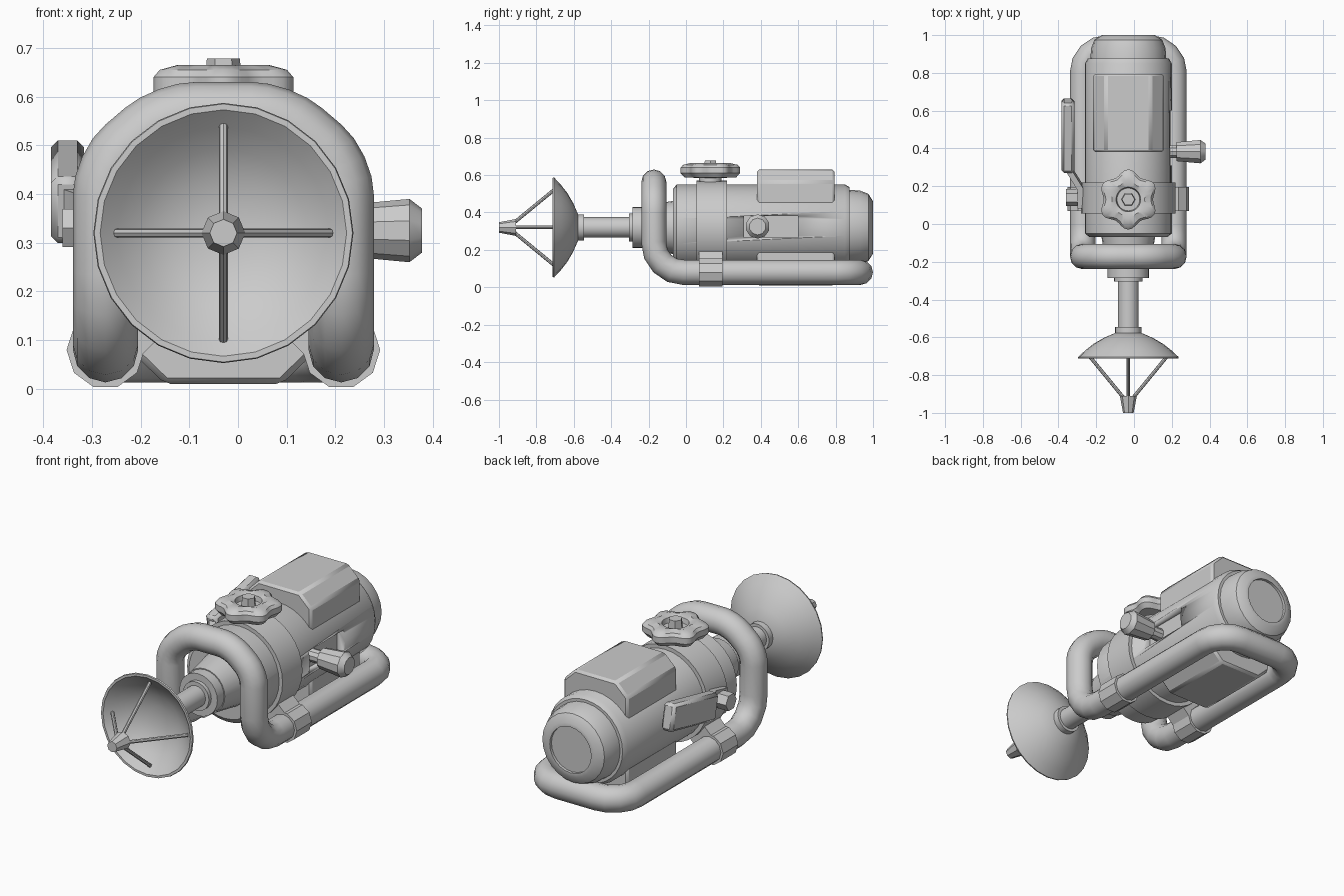
import bpy, bmesh, math
from mathutils import Vector, Matrix

if "Cube" in bpy.data.objects:
    bpy.data.objects.remove(bpy.data.objects["Cube"])

CX, CZ = -0.03, 0.32                       # main axis runs along y
AXIS = Matrix.Translation((CX, 0, CZ)) @ Matrix.Rotation(-math.pi / 2, 4, 'X')


def finish(name, bm, matrix, bevel=0, angle=35):
    bmesh.ops.remove_doubles(bm, verts=bm.verts, dist=1e-5)
    bmesh.ops.recalc_face_normals(bm, faces=bm.faces)
    bm.transform(matrix)
    me = bpy.data.meshes.new(name)
    bm.to_mesh(me)
    bm.free()
    ob = bpy.data.objects.new(name, me)
    bpy.context.collection.objects.link(ob)
    if bevel:
        mod = ob.modifiers.new("edge", 'BEVEL')
        mod.width, mod.segments = bevel, 1
    smooth(ob, angle)
    return ob


def smooth(ob, angle=35):
    bpy.ops.object.select_all(action='DESELECT')
    ob.select_set(True)
    bpy.context.view_layer.objects.active = ob
    bpy.ops.object.shade_smooth_by_angle(angle=math.radians(angle))


def lathe(name, profile, matrix=AXIS, sides=24, shape=None, angle=35):
    """Revolve (height, radius) points about the local z axis."""
    bm = bmesh.new()
    vs = [bm.verts.new((r, 0, h)) for h, r in profile]
    edges = [bm.edges.new(p) for p in zip(vs, vs[1:])]
    bmesh.ops.spin(bm, geom=vs + edges, cent=(0, 0, 0), axis=(0, 0, 1),
                   angle=2 * math.pi, steps=sides)
    if shape:
        for v in bm.verts:
            shape(v)
    return finish(name, bm, matrix, angle=angle)


def prism(name, pts, h0, h1, matrix=Matrix(), bevel=0):
    """Extrude a polygon along the local z axis."""
    bm = bmesh.new()
    f = bm.faces.new([bm.verts.new((x, y, h0)) for x, y in pts])
    ext = bmesh.ops.extrude_face_region(bm, geom=[f])['geom']
    bmesh.ops.translate(bm, vec=(0, 0, h1 - h0),
                        verts=[v for v in ext if isinstance(v, bmesh.types.BMVert)])
    return finish(name, bm, matrix, bevel)


def rod(name, a, b, r, sides=8):
    d = Vector(b) - Vector(a)
    m = Matrix.Translation(a) @ d.to_track_quat('Z', 'Y').to_matrix().to_4x4()
    return lathe(name, [(0, 0), (0, r), (d.length, r), (d.length, 0)], m, sides)


def rect(x0, x1, y0, y1):
    return [(x0, y0), (x1, y0), (x1, y1), (x0, y1)]


def fillet(pts, n=4):
    """Round the corners of a closed path; each item is (point, cut length)."""
    out = []
    for i, (p, d) in enumerate(pts):
        p = Vector(p)
        a = p + (Vector(pts[i - 1][0]) - p).normalized() * d
        b = p + (Vector(pts[(i + 1) % len(pts)][0]) - p).normalized() * d
        for k in range(n + 1):
            t = k / n
            w = 2 * t * (1 - t) * 0.85
            s = 1 - w
            q = (a * (1 - t) ** 2 + b * t ** 2) / ((1 - t) ** 2 + t ** 2)
            out.append(q * s + p * w)
    return out


# Main housing with side slot
body = lathe("housing", [(-0.07, 0), (-0.07, 0.205), (-0.05, 0.23), (0.85, 0.23),
                         (0.875, 0.215), (0.875, 0)], sides=32)
cutter = prism("slot_cutter", rect(0.155, 0.3, 0.31, 0.6), 0.265, 0.38)
cutter.hide_render = True
cutter.hide_set(True)
mod = body.modifiers.new("slot", 'BOOLEAN')
mod.object, mod.operation, mod.solver = cutter, 'DIFFERENCE', 'EXACT'

lathe("clamp_band", [(0.055, 0.2), (0.055, 0.25), (0.22, 0.25), (0.22, 0.2)], sides=32)

# Rear cap with recessed disc
lathe("rear_cap", [(0.86, 0), (0.86, 0.202), (0.93, 0.197), (0.975, 0.18), (1.0, 0.14),
                   (1.0, 0.12), (0.985, 0.12), (0.985, 0)])

# Nose cone, collars and neck
lathe("nose", [(-0.05, 0), (-0.05, 0.145), (-0.23, 0.115), (-0.23, 0.11), (-0.285, 0.11),
               (-0.285, 0.075), (-0.305, 0.075), (-0.305, 0.055), (-0.545, 0.055),
               (-0.545, 0.07), (-0.59, 0.07), (-0.59, 0)])

# Dish shell
lathe("dish", [(-0.575, 0), (-0.577, 0.07), (-0.603, 0.13), (-0.635, 0.185), (-0.668, 0.227),
               (-0.705, 0.267), (-0.713, 0.265), (-0.713, 0.253), (-0.68, 0.217),
               (-0.645, 0.172), (-0.617, 0.12), (-0.602, 0.06), (-0.598, 0)])

# Feed horn and struts
lathe("feed_horn", [(-0.91, 0), (-0.91, 0.045), (-1.0, 0.028), (-1.0, 0)], sides=8)
for i in range(4):
    c, s = math.cos(i * math.pi / 2), math.sin(i * math.pi / 2)
    rod("strut", (CX + 0.025 * c, -0.92, CZ + 0.025 * s),
        (CX + 0.218 * c, -0.685, CZ + 0.218 * s), 0.0095)

# Tubular frame: one closed loop
HW = 0.242
half = [((HW, 0.933, 0.08), 0.13), ((HW, -0.172, 0.08), 0.16),
        ((HW, -0.172, 0.455), 0.06), ((0.115, -0.172, 0.563), 0.06)]
loop = [((CX + p[0], p[1], p[2]), d) for p, d in half]
loop += [((CX - p[0], p[1], p[2]), d) for p, d in reversed(half)]
path = fillet(loop)
cu = bpy.data.curves.new("frame_tube", 'CURVE')
cu.dimensions = '3D'
cu.bevel_depth, cu.bevel_resolution = 0.067, 4
sp = cu.splines.new('POLY')
sp.points.add(len(path) - 1)
for p, q in zip(sp.points, path):
    p.co = (*q, 1)
sp.use_cyclic_u = True
tube = bpy.data.objects.new("frame_tube", cu)
bpy.context.collection.objects.link(tube)
bpy.ops.object.select_all(action='DESELECT')
tube.select_set(True)
bpy.context.view_layer.objects.active = tube
bpy.ops.object.convert(target='MESH')
smooth(tube, 45)

# Frame clamps joined to the band
for s in (-1, 1):
    x = CX + s * HW
    rod("frame_clamp", (x, 0.07, 0.08), (x, 0.195, 0.08), 0.08, 10)
    ang = math.atan2(CZ - 0.08, -s * HW)
    m = (Matrix.Translation((x, 0, 0.08)) @ Matrix.Rotation(-ang, 4, 'Y'))
    prism("clamp_bridge", rect(0, 0.15, 0.07, 0.195), -0.06, 0.06, m)

# Matching boxes on top and underneath
box = [(-0.187, 0.05), (0.187, 0.05), (0.187, 0.245), (0.12, 0.31), (-0.12, 0.31), (-0.187, 0.245)]
for name, s in (("top_box", 1), ("bottom_box", -1)):
    m = Matrix.Translation((CX, 0, CZ)) @ Matrix.Rotation(math.pi / 2, 4, 'X')
    prism(name, [(x, y * s) for x, y in box], -0.795, -0.38, m, 0.012)


# Lobed handwheel on top
def lobes(v):
    r, a = v.co.xy.length, math.atan2(v.co.y, v.co.x)
    if r > 0.09:
        k = 1 + 0.1 * math.cos(6 * (a - math.pi / 2))
        v.co.x *= k
        v.co.y *= k


WHEEL = Matrix.Translation((CX, 0.13, 0))
lathe("handwheel", [(0.63, 0), (0.63, 0.06), (0.655, 0.065), (0.665, 0.095), (0.655, 0.132),
                    (0.64, 0.145), (0.61, 0.145), (0.587, 0.125), (0.585, 0.06),
                    (0.54, 0.06), (0.54, 0)], WHEEL, 48, lobes)
lathe("wheel_nut", [(0.62, 0), (0.62, 0.038), (0.678, 0.034), (0.678, 0)], WHEEL, 6)

# Side knob in the slot
KNOB = Matrix.Translation((0, 0.383, 0.325)) @ Matrix.Rotation(math.pi / 2, 4, 'Y')
lathe("side_knob", [(0.12, 0), (0.12, 0.034), (0.225, 0.034), (0.225, 0.053), (0.352, 0.065),
                    (0.378, 0.045), (0.378, 0)], KNOB, 10)

# Lever on the left with pivot bolt
PIVOT = Matrix.Translation((0, 0.14, 0.335)) @ Matrix.Rotation(math.radians(12), 4, 'X')
prism("lever_handle", rect(-0.384, -0.316, 0.145, 0.525), -0.07, 0.07, PIVOT, 0.014)
prism("lever_arm", [(-0.30, -0.05), (-0.27, -0.05), (-0.27, 0.06), (-0.325, 0.15),
                    (-0.36, 0.15), (-0.30, 0.05)], -0.045, 0.045, PIVOT)
rod("lever_bolt", (-0.25, 0.14, 0.33), (-0.36, 0.14, 0.33), 0.045, 6)
